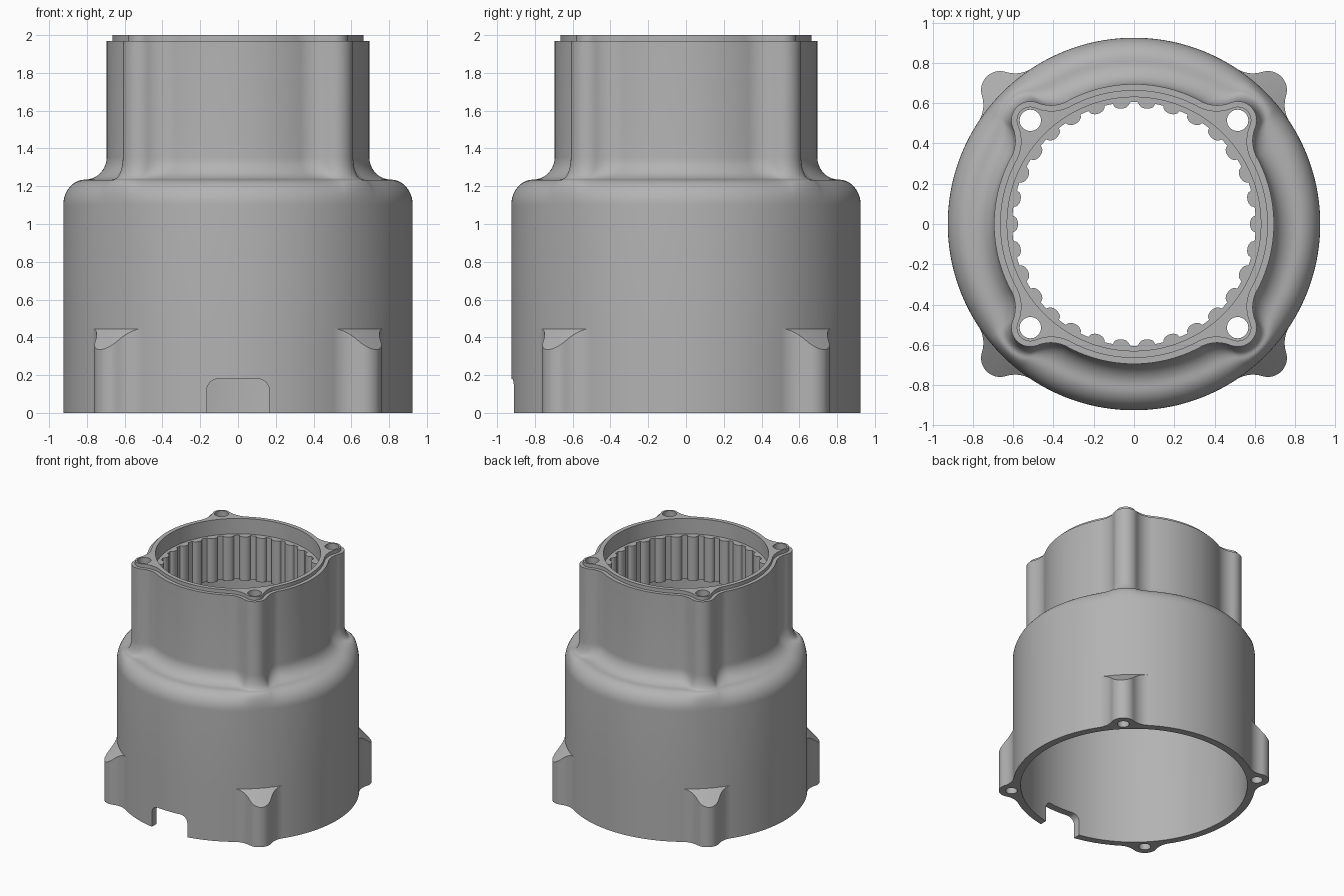
import bpy, bmesh
from math import sin, cos, acos, pi, sqrt, hypot, atan2, radians

cube = bpy.data.objects.get("Cube")
if cube:
    bpy.data.objects.remove(cube)

STEPS = 720
BODY_R = 0.925
SHOULDER_Z, NECK_Z, BODY_TOP = 1.235, 1.355, 1.1


def eared_radius(theta, ring, ear_at, ear, fillet):
    """Polar radius of a circle with four filleted round ears on the diagonals."""
    a = abs((theta % (pi / 2)) - pi / 4)
    far, near = ring + fillet, ear + fillet
    phi = acos((far**2 + ear_at**2 - near**2) / (2 * far * ear_at))
    if a >= phi:
        return ring
    fx, fy = far * cos(phi), far * sin(phi)
    tx, ty = ear_at + (fx - ear_at) * ear / near, fy * ear / near
    if a <= atan2(ty, tx):
        return ear_at * cos(a) + sqrt(max(0, ear**2 - (ear_at * sin(a))**2))
    d = phi - a
    return far * cos(d) - sqrt(max(0, fillet**2 - (far * sin(d))**2))


def tooth_radius(theta):
    """Internal ring of thirty rounded teeth."""
    pitch = 2 * pi / 30
    d = ((theta + pitch / 2) % pitch - pitch / 2) * 0.605 / 0.042
    return 0.605 - 0.029 * sqrt(max(0, 1 - d * d))


def section(theta):
    """Closed wall section (radius, height) at one angle."""
    foot = eared_radius(theta, BODY_R, 0.94, 0.095, 0.15)
    neck = eared_radius(theta, 0.695, 0.728, 0.095, 0.17)
    lip = eared_radius(theta, 0.665, 0.728, 0.068, 0.2)
    tooth = tooth_radius(theta)
    mid = (neck + BODY_R) / 2
    pts = [(foot, 0), (foot, 0.445 - (foot - BODY_R)), (BODY_R, 0.445)]
    quarter = [i * pi / 20 for i in range(11)]
    # rounded shoulder, then the cove up into the neck
    pts += [(mid + (BODY_R - mid) * cos(t), BODY_TOP + (SHOULDER_Z - BODY_TOP) * sin(t))
            for t in quarter]
    pts += [(mid - (mid - neck) * sin(t), NECK_Z - (NECK_Z - SHOULDER_Z) * cos(t))
            for t in quarter[1:]]
    # stepped lip, bore and teeth
    pts += [(neck, 1.97), (lip, 1.97), (lip, 2), (0.63, 2), (0.63, 1.87),
            (tooth, 1.87), (tooth, 1.5), (0.62, 1.5), (0.62, 1.17)]
    # rounded roof and wall of the lower cavity
    pts += [(0.765 + 0.1 * sin(t), 1.07 + 0.1 * cos(t)) for t in quarter[::2]]
    pts.append((0.865, 0))
    return pts


def finish(bm, name):
    bmesh.ops.recalc_face_normals(bm, faces=bm.faces)
    mesh = bpy.data.meshes.new(name)
    bm.to_mesh(mesh)
    bm.free()
    obj = bpy.data.objects.new(name, mesh)
    bpy.context.collection.objects.link(obj)
    return obj


def prism(bm, low, high):
    """Solid between two matching outlines."""
    a, b = [[bm.verts.new(p) for p in ring] for ring in (low, high)]
    bm.faces.new(a[::-1])
    bm.faces.new(b)
    for i in range(len(a)):
        j = (i + 1) % len(a)
        bm.faces.new((a[i], a[j], b[j], b[i]))


# Housing shell
bm = bmesh.new()
columns = []
for k in range(STEPS):
    t = 2 * pi * k / STEPS
    columns.append([bm.verts.new((r * cos(t), r * sin(t), z)) for r, z in section(t)])
for k in range(STEPS):
    a, b = columns[k], columns[(k + 1) % STEPS]
    for i in range(len(a)):
        j = (i + 1) % len(a)
        bm.faces.new((a[i], b[i], b[j], a[j]))
bmesh.ops.remove_doubles(bm, verts=bm.verts, dist=0.00002)
housing = finish(bm, "housing")

# Bolt holes in the upper ears and blind holes in the feet
bm = bmesh.new()
for at, radius, z0, z1 in ((0.728, 0.053, 0.9, 2.1), (0.94, 0.045, -0.1, 0.25)):
    for q in range(4):
        c = pi / 4 + q * pi / 2
        rings = [[(at * cos(c) + radius * cos(s * pi / 20),
                   at * sin(c) + radius * sin(s * pi / 20), z) for s in range(40)]
                 for z in (z0, z1)]
        prism(bm, *rings)
# Cable notch at the front of the base
outline = [(-0.165, -0.1), (0.165, -0.1)]
for cx, start in ((0.105, 0), (-0.105, 90)):
    outline += [(cx + 0.06 * cos(radians(start + s * 15)),
                 0.12 + 0.06 * sin(radians(start + s * 15))) for s in range(7)]
prism(bm, [(x, -1.1, z) for x, z in outline], [(x, -0.7, z) for x, z in outline])
cutter = finish(bm, "hole_cutter")
cutter.hide_render = True

cut = housing.modifiers.new("holes", "BOOLEAN")
cut.operation = "DIFFERENCE"
cut.solver = "EXACT"
cut.object = cutter
bpy.ops.object.select_all(action="DESELECT")
housing.select_set(True)
bpy.context.view_layer.objects.active = housing
bpy.ops.object.modifier_apply(modifier=cut.name)
bpy.data.objects.remove(cutter)

# Single grey finish
grey = bpy.data.materials.new("plain_grey")
grey.use_nodes = True
grey.diffuse_color = (0.45, 0.45, 0.45, 1)
grey.node_tree.nodes["Principled BSDF"].inputs["Base Color"].default_value = (0.45, 0.45, 0.45, 1)
housing.data.materials.clear()
housing.data.materials.append(grey)
bpy.ops.object.shade_smooth_by_angle(angle=radians(30))
